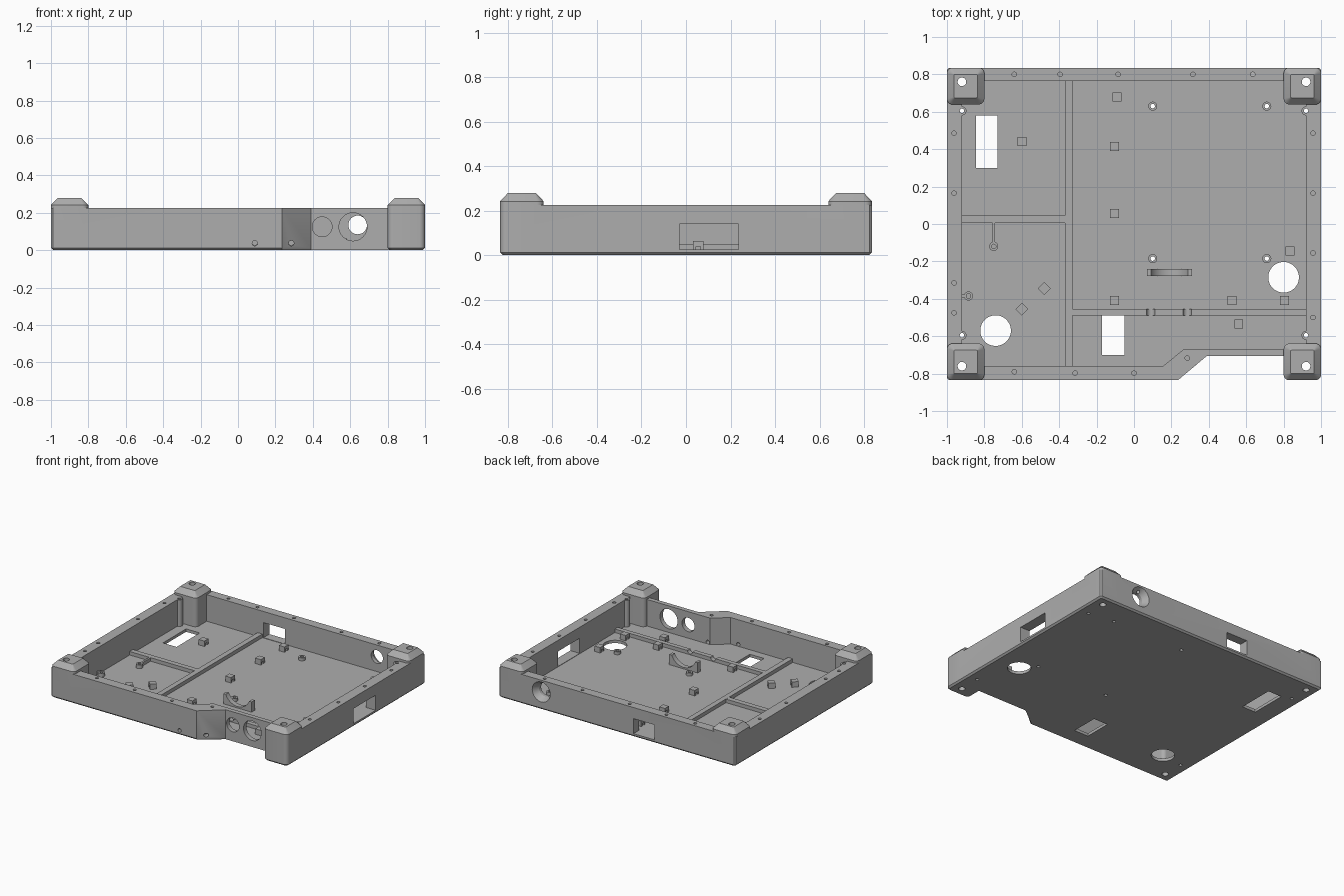
import bpy, bmesh, math
from mathutils import Matrix

if "Cube" in bpy.data.objects:
    bpy.data.objects.remove(bpy.data.objects["Cube"])

grey = bpy.data.materials.new("grey plastic")
grey.diffuse_color = (0.42, 0.42, 0.42, 1)
grey.use_nodes = True
grey.node_tree.nodes["Principled BSDF"].inputs["Base Color"].default_value = grey.diffuse_color
FLOOR, WALL = 0.022, 0.225


def loft(name, rings):
    """Closed solid through matching rings of 3D points."""
    bm = bmesh.new()
    vs = [[bm.verts.new(p) for p in r] for r in rings]
    n = len(rings[0])
    bm.faces.new(vs[0])
    bm.faces.new(vs[-1])
    for a, b in zip(vs, vs[1:]):
        for i in range(n):
            j = (i + 1) % n
            bm.faces.new((a[i], a[j], b[j], b[i]))
    bmesh.ops.recalc_face_normals(bm, faces=bm.faces)
    me = bpy.data.meshes.new(name)
    bm.to_mesh(me)
    bm.free()
    me.materials.append(grey)
    ob = bpy.data.objects.new(name, me)
    bpy.context.collection.objects.link(ob)
    return ob


def prism(name, pts, z0, z1):
    return loft(name, [[(x, y, z) for x, y in pts] for z in (z0, z1)])


def box(name, x0, x1, y0, y1, z0, z1):
    return prism(name, [(x0, y0), (x1, y0), (x1, y1), (x0, y1)], z0, z1)


def circle(x, y, r, n=32):
    return [(x + r * math.cos(2 * math.pi * i / n), y + r * math.sin(2 * math.pi * i / n))
            for i in range(n)]


def rod(x, y, r, z0, z1, n=32):
    return prism("rod", circle(x, y, r, n), z0, z1)


def rod_y(x, z, r0, r1, y0, y1, n=32):
    """Rod or cone lying along y."""
    return loft("rod", [[(u, y, v) for u, v in circle(x, z, r, n)]
                        for r, y in ((r0, y0), (r1, y1))])


def rounded(cx, cy, w, d, r, z):
    pts = []
    for k, (sx, sy) in enumerate(((1, 1), (-1, 1), (-1, -1), (1, -1))):
        for i in range(6):
            a = math.pi / 2 * (k + i / 5)
            pts.append((cx + sx * (w / 2 - r) + r * math.cos(a),
                        cy + sy * (d / 2 - r) + r * math.sin(a), z))
    return pts


def combine(ob, others, op):
    """Apply booleans one by one and remove the helpers."""
    bpy.context.view_layer.objects.active = ob
    for o in others:
        m = ob.modifiers.new("bool", "BOOLEAN")
        m.operation, m.solver, m.object = op, "EXACT", o
        bpy.ops.object.modifier_apply(modifier=m.name)
        bpy.data.objects.remove(o)


# Tray shell with the stepped front wall and chamfered bottom rim
outer = [(-0.99, -0.835), (0.235, -0.835), (0.39, -0.705), (1, -0.705), (1, 0.825),
         (0.99, 0.835), (-0.99, 0.835), (-1, 0.825), (-1, -0.825)]
foot = [(max(-0.988, min(0.988, x)), max(-0.823, min(0.823, y))) for x, y in outer]
foot[4], foot[5] = (0.988, 0.815), (0.98, 0.823)
foot[6], foot[7] = (-0.98, 0.823), (-0.988, 0.815)
foot[8], foot[0] = (-0.988, -0.815), (-0.98, -0.823)
case = loft("case", [[(x, y, z) for x, y in p]
                     for p, z in ((foot, 0), (outer, 0.012), (outer, WALL))])
inner = [(-0.92, -0.76), (0.155, -0.76), (0.265, -0.67), (0.92, -0.67),
         (0.92, 0.765), (-0.92, 0.765)]
combine(case, [prism("cavity", inner, FLOOR, 0.4)], "DIFFERENCE")

# Corner posts with sloped tops, wall columns and board standoffs
adds, cuts = [], []
for sx in (-1, 1):
    for sy in (-1, 1):
        cx, cy = sx * 0.9, sy * 0.737
        adds.append(loft("post", [rounded(cx, cy, 0.176, 0.172, 0.02, 0),
                                  rounded(cx, cy, 0.2, 0.196, 0.03, 0.012),
                                  rounded(cx, cy, 0.2, 0.196, 0.03, 0.242),
                                  rounded(cx, cy, 0.124, 0.124, 0.003, 0.28)]))
        cuts.append(rod(sx * 0.92, sy * 0.76, 0.023, -0.1, 0.5))
    for y in (0.605, -0.595):
        adds.append(rod(sx * 0.92, y, 0.024, 0.01, WALL))
        cuts.append(rod(sx * 0.92, y, 0.012, -0.1, 0.5, 16))
for x in (0.1, 0.71):
    for y in (0.63, -0.185):
        adds.append(rod(x, y, 0.024, 0.01, 0.045))
        cuts.append(rod(x, y, 0.012, -0.1, 0.5, 16))
combine(case, adds, "UNION")

# Floor openings
cuts += [rod(-0.74, -0.57, 0.082, -0.1, 0.1, 48), rod(0.8, -0.285, 0.082, -0.1, 0.1, 48),
         box("slot", -0.845, -0.73, 0.3, 0.58, -0.1, 0.1),
         box("slot", -0.17, -0.05, -0.7, -0.49, -0.1, 0.1)]
# Wall openings: right window, back window, flared back port, front ports
cuts += [box("window", 0.9, 1.1, -0.03, 0.235, 0.025, 0.14),
         box("window", -0.32, -0.14, 0.7, 0.9, 0.025, 0.14),
         rod_y(0.64, 0.135, 0.05, 0.05, 0.7, 0.9),
         rod_y(0.64, 0.135, 0.05, 0.082, 0.79, 0.845),
         rod_y(0.45, 0.125, 0.053, 0.053, -0.9, -0.6),
         rod_y(0.615, 0.125, 0.075, 0.075, -0.9, -0.6),
         rod_y(0.09, 0.037, 0.014, 0.014, -0.9, -0.7, 16),
         rod_y(0.285, 0.037, 0.014, 0.014, -0.9, -0.6, 16)]
# Blind screw holes in the rim
rim = [(x, 0.8) for x in (-0.64, -0.395, -0.085, 0.315, 0.635)]
rim += [(-0.962, y) for y in (0.485, 0.165, -0.315, -0.475)]
rim += [(0.957, y) for y in (0.485, 0.165, -0.155, -0.5)]
rim += [(-0.64, -0.79), (-0.315, -0.797), (0, -0.797), (0.285, -0.717)]
cuts += [rod(x, y, 0.012, 0.15, 0.3, 16) for x, y in rim]
combine(case, cuts, "DIFFERENCE")

# Low divider ribs, the front one with two cable grooves
box("long_divider", -0.37, -0.33, -0.765, 0.77, 0.015, 0.05)
box("left_divider", -0.925, -0.365, 0.005, 0.045, 0.015, 0.049)
front_div = box("front_divider", -0.335, 0.925, -0.49, -0.455, 0.015, 0.049)
combine(front_div, [rod_y(x, 0.05, 0.022, 0.022, -0.6, -0.4, 24) for x in (0.09, 0.285)],
        "DIFFERENCE")

# Cable tie blocks: small arches on the floor
ARCH = [(-0.024, 0.015), (-0.01, 0.015), (-0.01, 0.04), (0.01, 0.04),
        (0.01, 0.015), (0.024, 0.015), (0.024, 0.063), (-0.024, 0.063)]
blocks = [(-0.09, 0.68, 0), (-0.6, 0.44, 0), (-0.105, 0.415, 0), (-0.105, 0.055, 0),
          (-0.105, -0.41, 0), (0.525, -0.41, 0), (0.805, -0.41, 0), (0.835, -0.145, 0),
          (0.56, -0.535, 0), (-0.48, -0.345, 45), (-0.6, -0.455, 45)]
for x, y, a in blocks:
    b = loft("tie_block", [[(u, v, z) for v, z in ARCH] for u in (-0.024, 0.024)])
    b.data.transform(Matrix.Translation((x, y, 0)) @ Matrix.Rotation(math.radians(a), 4, "Z"))

# Curved cradle
cradle = box("cradle", 0.07, 0.31, -0.278, -0.24, 0.015, 0.1)
combine(cradle, [rod_y(0.19, 0.14, 0.107, 0.107, -0.4, -0.1, 48)], "DIFFERENCE")

# Two small screw bosses tied to the divider and the left wall by thin ribs
bosses = [(-0.75, -0.12, (-0.757, -0.743, -0.11, 0.01)),
          (-0.885, -0.385, (-0.925, -0.89, -0.392, -0.378))]
for x, y, rib in bosses:
    boss = rod(x, y, 0.024, 0.015, 0.05)
    boss.name = "screw_boss"
    combine(boss, [box("rib", *rib, 0.015, 0.048)], "UNION")
    combine(boss, [rod(x, y, 0.012, 0.025, 0.1, 16)], "DIFFERENCE")

# Smooth shading on curved walls, sharp elsewhere
for ob in list(bpy.context.scene.objects):
    ob.select_set(True)
bpy.context.view_layer.objects.active = case
bpy.ops.object.shade_smooth_by_angle(angle=math.radians(25))
